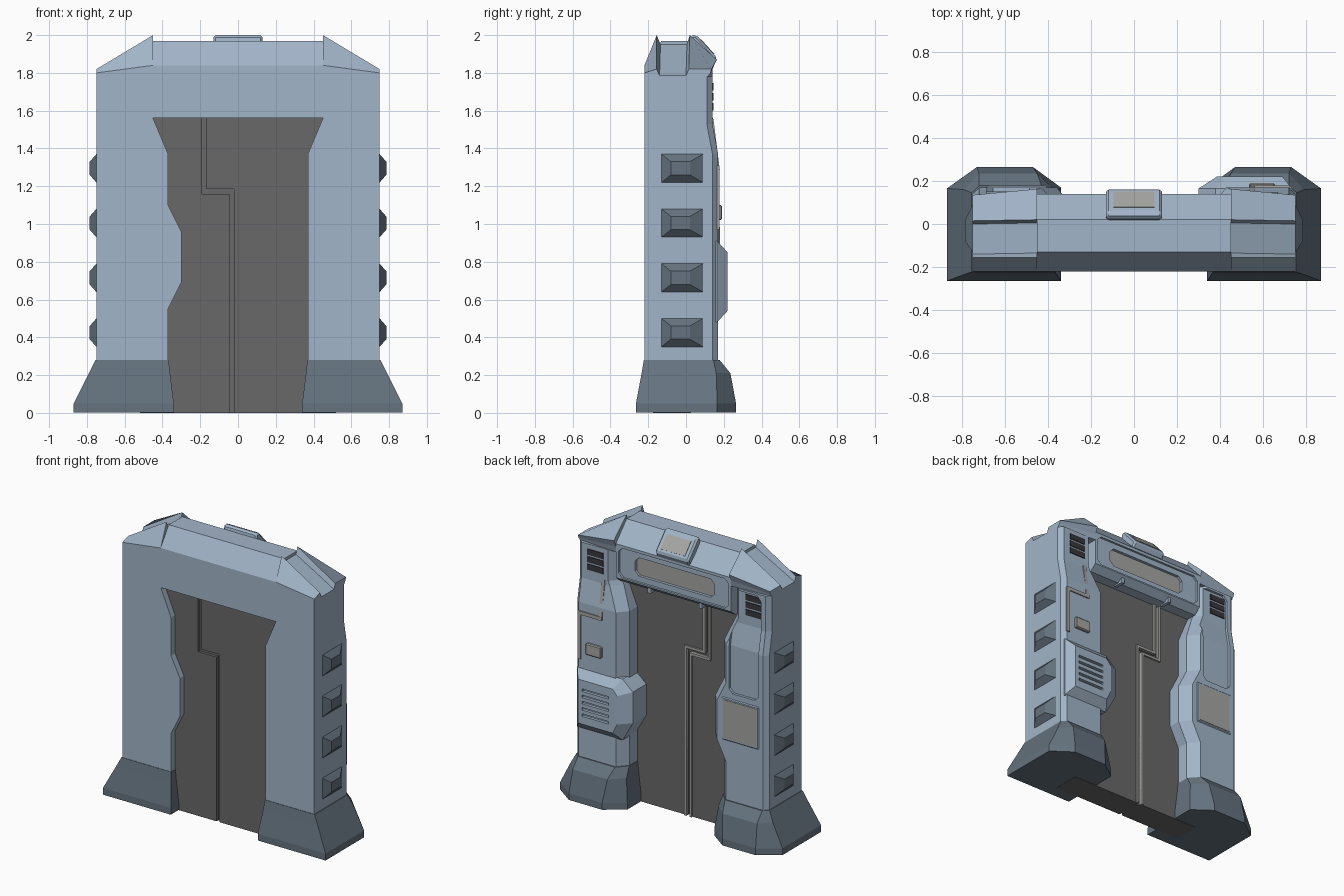
import bpy, bmesh

if "Cube" in bpy.data.objects:
    bpy.data.objects.remove(bpy.data.objects["Cube"])


def mat(name, c):
    m = bpy.data.materials.new(name)
    m.diffuse_color = (*c, 1)
    m.use_nodes = True
    m.node_tree.nodes["Principled BSDF"].inputs["Base Color"].default_value = m.diffuse_color
    return m


BLUE = mat("blue_panel", (0.36, 0.46, 0.58))
DARK = mat("dark_steel", (0.13, 0.17, 0.21))
DOOR = mat("door_grey", (0.14, 0.14, 0.14))
LIGHT = mat("light_grey", (0.38, 0.38, 0.37))
BLACK = mat("vent_black", (0.04, 0.04, 0.045))


def loft(name, rings, m):
    """Skin a stack of equal-length rings and cap both ends."""
    bm = bmesh.new()
    vs = [[bm.verts.new(p) for p in r] for r in rings]
    n = len(rings[0])
    for a, b in zip(vs, vs[1:]):
        for i in range(n):
            bm.faces.new((a[i], a[(i + 1) % n], b[(i + 1) % n], b[i]))
    bm.faces.new(vs[0])
    bm.faces.new(vs[-1])
    bmesh.ops.recalc_face_normals(bm, faces=bm.faces)
    me = bpy.data.meshes.new(name)
    bm.to_mesh(me)
    bm.free()
    ob = bpy.data.objects.new(name, me)
    bpy.context.collection.objects.link(ob)
    me.materials.append(m)
    return ob


def prism_x(name, yz, x0, x1, m):
    return loft(name, [[(x, y, z) for y, z in yz] for x in (x0, x1)], m)


def prism_y(name, xz, y0, y1, m):
    return loft(name, [[(x, y, z) for x, z in xz] for y in (y0, y1)], m)


def box(name, x0, x1, y0, y1, z0, z1, m):
    return prism_y(name, [(x0, z0), (x1, z0), (x1, z1), (x0, z1)], y0, y1, m)


def recess(name, x0, x1, levels, m):
    """Cutter with clipped corners; levels = (z, recess floor y)."""
    last = len(levels) - 1
    rings = []
    for i, (z, y) in enumerate(levels):
        c = 0.03 if i in (0, last) else 0
        rings.append([(x0 + c, y, z), (x1 - c, y, z), (x1 - c, 0.4, z), (x0 + c, 0.4, z)])
    return loft(name, rings, m)


def cut(ob, cutter):
    b = ob.modifiers.new("cut", 'BOOLEAN')
    b.operation = 'DIFFERENCE'
    b.solver = 'EXACT'
    b.object = cutter
    cutter.hide_render = True
    cutter.hide_viewport = True


def bevel(ob, w):
    b = ob.modifiers.new("bevel", 'BEVEL')
    b.width = w
    b.segments = 1


# Posts, feet, corner caps and side studs, mirrored in x
posts = {}
foot_levels = [
    (0.002, 0.34, 0.87, -0.265, 0.165, 0.73, 0.47, 0.265, 0.17),
    (0.05, 0.34, 0.87, -0.265, 0.165, 0.73, 0.47, 0.265, 0.17),
    (0.21, 0.36, 0.79, -0.235, 0.16, 0.72, 0.45, 0.235, 0.15),
    (0.28, 0.367, 0.755, -0.223, 0.145, 0.72, 0.43, 0.178, 0.11)]
for s, side in ((-1, "left"), (1, "right")):
    # the left post has a bulge towards the opening
    bulge = 0.30 if s < 0 else 0.37
    levels = [(0.26, 0.37, 0.17), (0.55, 0.37, 0.17), (0.69, bulge, 0.17), (0.96, bulge, 0.17),
              (1.10, 0.37, 0.17), (1.37, 0.37, 0.17), (1.53, 0.437, 0.14), (1.56, 0.45, 0.14),
              (1.78, 0.45, 0.14)]
    posts[s] = loft(side + "_post", [
        [(s * x, y, z) for x, y in ((i, -0.22), (0.75, -0.22), (0.75, b - 0.03), (0.72, b),
                                    (i + 0.06, b), (i, b - 0.07))]
        for z, i, b in levels], BLUE)

    loft(side + "_foot", [
        [(s * x, y, z) for x, y in ((a, f), (o, f), (o, k), (p, r), (q, r), (a, t))]
        for z, a, o, f, k, p, q, r, t in foot_levels], DARK)

    high = [(-.22, 1.78), (-.22, 1.84), (-.155, 2.0), (-.135, 1.95), (.005, 1.95),
            (.02, 2.0), (.163, 1.87), (.14, 1.82), (.14, 1.78)]
    low = [(-.22, 1.78), (-.22, 1.80), (-.155, 1.82), (-.14, 1.785), (0, 1.785),
           (.015, 1.82), (.135, 1.82), (.13, 1.80), (.115, 1.78)]
    loft(side + "_corner_cap", [[(s * .45, y, z) for y, z in high],
                                [(s * .75, y, z) for y, z in low]], BLUE)

    for k in range(4):
        c = 0.425 + 0.29 * k
        loft(f"{side}_side_stud_{k + 1}", [
            [(s * x, y0, c - h), (s * x, y1, c - h), (s * x, y1, c + h), (s * x, y0, c + h)]
            for x, y0, y1, h in ((0.74, -.135, .092, .078), (0.75, -.13, .09, .075),
                                 (0.785, -.08, .02, .035))], DARK)

# Lintel beam with recessed back panel and window
beam = prism_x("lintel_beam", [(-.22, 1.56), (-.22, 1.84), (-.13, 1.97), (.02, 1.97), (.14, 1.84),
                               (.14, 1.60), (.09, 1.56)], -0.45, 0.45, BLUE)
cut(beam, recess("panel_cutter", -.43, .43,
                 [(1.61, .125), (1.64, .125), (1.79, .125), (1.82, .125)], BLUE))
cut(beam, recess("window_cutter", -.31, .31,
                 [(1.65, .105), (1.68, .105), (1.75, .105), (1.78, .105)], BLUE))
box("lintel_window", -.305, .305, .10, .108, 1.655, 1.775, LIGHT)
for x in (-0.2, 0.2):
    box("lintel_bracket", x - .012, x + .012, .05, .125, 1.55, 1.60, BLUE)

# Sloping display on top of the beam
lamp = prism_x("top_display", [(.015, 1.95), (.025, 2.0), (.055, 2.0), (.165, 1.88), (.14, 1.83)],
               -.13, .13, BLUE)
bevel(lamp, .012)
prism_x("top_display_screen", [(.073, 1.975), (.078, 1.980), (.150, 1.901), (.145, 1.897)],
        -.095, .095, LIGHT)


# Door leaves separated by a stepped seam
def seam(d):
    return [(-.178 + d, 1.59), (-.178 + d, 1.172 + d), (-.033 + d, 1.172 + d), (-.033 + d, 0)]


def band(a, b):
    return seam(a) + seam(b)[::-1]


prism_y("left_door_leaf", seam(-.012) + [(-.52, 0), (-.52, 1.59)], -.175, .015, DOOR)
prism_y("right_door_leaf", seam(.012) + [(.52, 0), (.52, 1.59)], -.175, .015, DOOR)
prism_y("seam_filler", band(-.013, .013), -.155, -.005, DOOR)
prism_y("left_seam_rail", band(-.03, -.012), .01, .027, LIGHT)
prism_y("right_seam_rail", band(.012, .03), .01, .027, LIGHT)

# Left post back: long recess and square screen
cut(posts[-1], recess("long_cutter", -.685, -.455,
                      [(1.04, .152), (1.07, .152), (1.37, .152), (1.53, .122),
                       (1.73, .122), (1.765, .122)], BLUE))
bevel(box("screen_frame", -.69, -.40, .15, .176, .70, 1.0, BLUE), .006)
box("square_screen", -.675, -.415, .16, .179, .715, .985, LIGHT)

# Slatted air vents near the top of both posts
for name, xa, xb, y in (("left", -.675, -.555, .122), ("right", .545, .67, .14)):
    for k in range(3):
        z = 1.60 + .053 * k
        box(f"{name}_air_slat_{k + 1}", xa, xb, y - .02, y + .006, z, z + .04, BLACK)

# Right post back: conduit trim, keypad and vent housing
conduit = [(.535, 1.56), (.535, 1.285), (.70, 1.285), (.70, .97),
           (.725, .97), (.725, 1.315), (.56, 1.315), (.56, 1.56)]
upper = [(.535, 1.285), (.56, 1.285), (.56, 1.54), (.535, 1.56)]
loft("conduit_upper", [[(x, .176 - max(0, z - 1.37) * .1875 + d, z) for x, z in upper]
                       for d in (-.03, .003)], LIGHT)
prism_y("conduit_lower", [(.535, 1.285), (.70, 1.285), (.70, .97), (.725, .97),
                          (.725, 1.31), (.535, 1.31)], .15, .178, LIGHT)
bevel(box("keypad", .535, .655, .15, .19, 1.02, 1.10, LIGHT), .006)

outer = [(.735, .48), (.735, .91), (.38, .91), (.30, .84), (.30, .62), (.38, .48)]
inner = [(.69, .54), (.69, .85), (.42, .85), (.385, .81), (.385, .61), (.42, .54)]
housing = loft("vent_housing", [[(x, y, z) for x, z in ring] for y, ring in
                                ((0, outer), (.165, outer), (.22, inner))], BLUE)
for k in range(5):
    z = .595 + .044 * k
    cut(housing, box(f"slot_cutter_{k + 1}", .45, .66, .20, .3, z, z + .018, BLUE))
